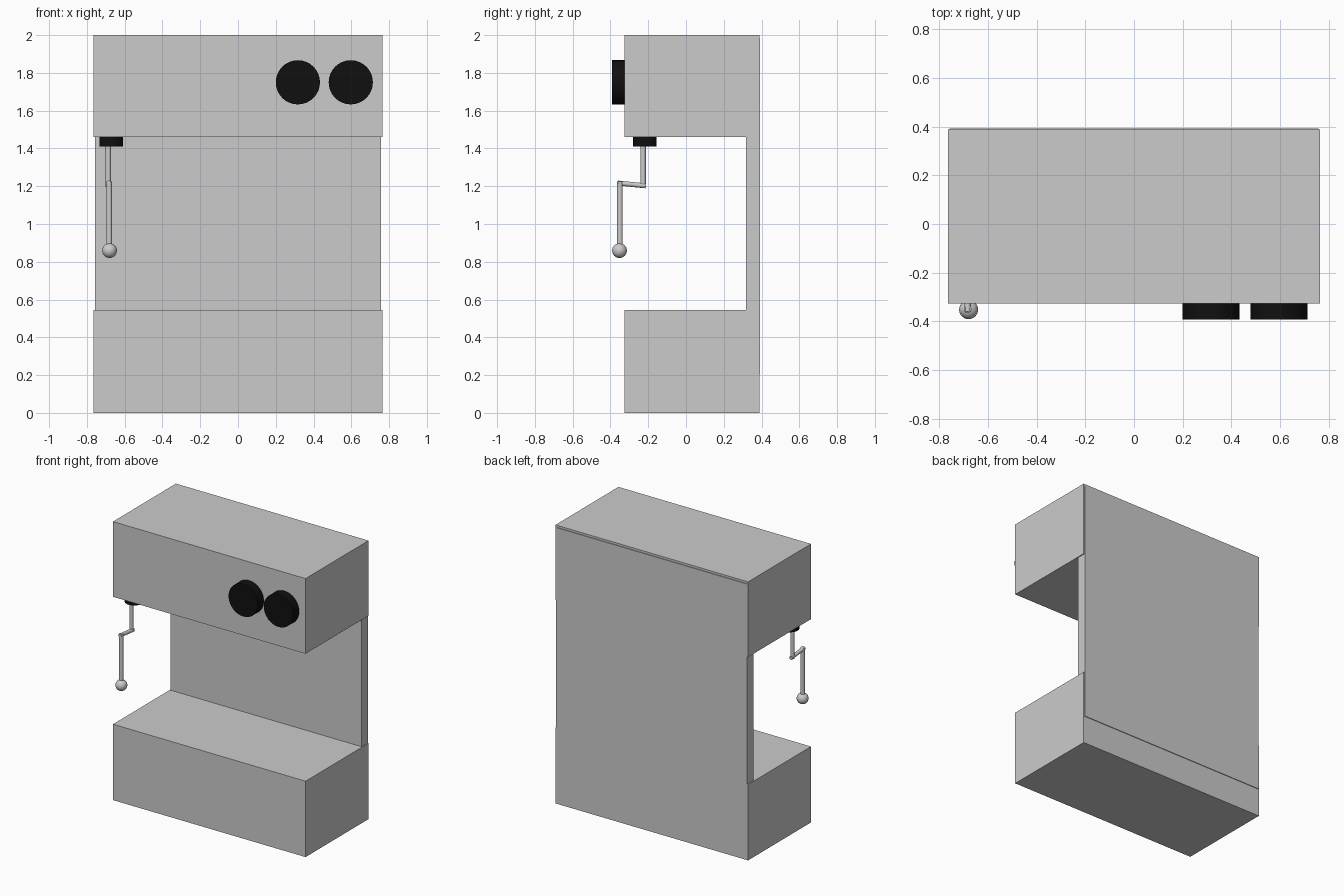
import bpy
from math import pi
from mathutils import Vector

if "Cube" in bpy.data.objects:
    bpy.data.objects.remove(bpy.data.objects["Cube"])

black = bpy.data.materials.new("black")
black.diffuse_color = (0.005, 0.005, 0.005, 1)
black.use_nodes = True
black.node_tree.nodes["Principled BSDF"].inputs["Base Color"].default_value = black.diffuse_color


def box(name, lo, hi):
    lo, hi = Vector(lo), Vector(hi)
    bpy.ops.mesh.primitive_cube_add(size=1, location=(lo + hi) / 2)
    ob = bpy.context.object
    ob.name = name
    ob.scale = hi - lo
    bpy.ops.object.transform_apply(location=False, rotation=False, scale=True)
    return ob


def rod(name, a, b, r, mat=None, sides=32):
    a, b = Vector(a), Vector(b)
    d = b - a
    bpy.ops.mesh.primitive_cylinder_add(vertices=sides, radius=r, depth=d.length,
                                        location=(a + b) / 2,
                                        rotation=d.to_track_quat('Z', 'Y').to_euler())
    ob = bpy.context.object
    ob.name = name
    if mat:
        ob.data.materials.append(mat)
    bpy.ops.object.shade_smooth_by_angle(angle=pi / 6)
    return ob


# Main housing: base, head and the slightly inset back panel
box("base", (-0.765, -0.326, 0), (0.765, 0.388, 0.545))
box("head", (-0.765, -0.326, 1.46), (0.765, 0.388, 2.0))
box("back_panel", (-0.758, 0.318, 0.205), (0.758, 0.393, 1.985))

# Front gauges
for i, x in enumerate((0.317, 0.597)):
    rod(f"gauge_{i + 1}", (x, -0.32, 1.75), (x, -0.393, 1.75), 0.117, black)

# Steam wand: collar, cranked pipe and ball tip
rod("wand_collar", (-0.672, -0.218, 1.465), (-0.672, -0.218, 1.41), 0.0625, black)
rod("wand_upper_pipe", (-0.687, -0.227, 1.42), (-0.687, -0.227, 1.195), 0.014)
rod("wand_elbow", (-0.684, -0.213, 1.202), (-0.684, -0.362, 1.217), 0.013)
rod("wand_lower_pipe", (-0.682, -0.35, 1.225), (-0.682, -0.35, 0.875), 0.015)
bpy.ops.mesh.primitive_uv_sphere_add(segments=32, ring_count=16, radius=0.039,
                                     location=(-0.68, -0.352, 0.859))
bpy.context.object.name = "wand_tip"
bpy.ops.object.shade_smooth_by_angle()
